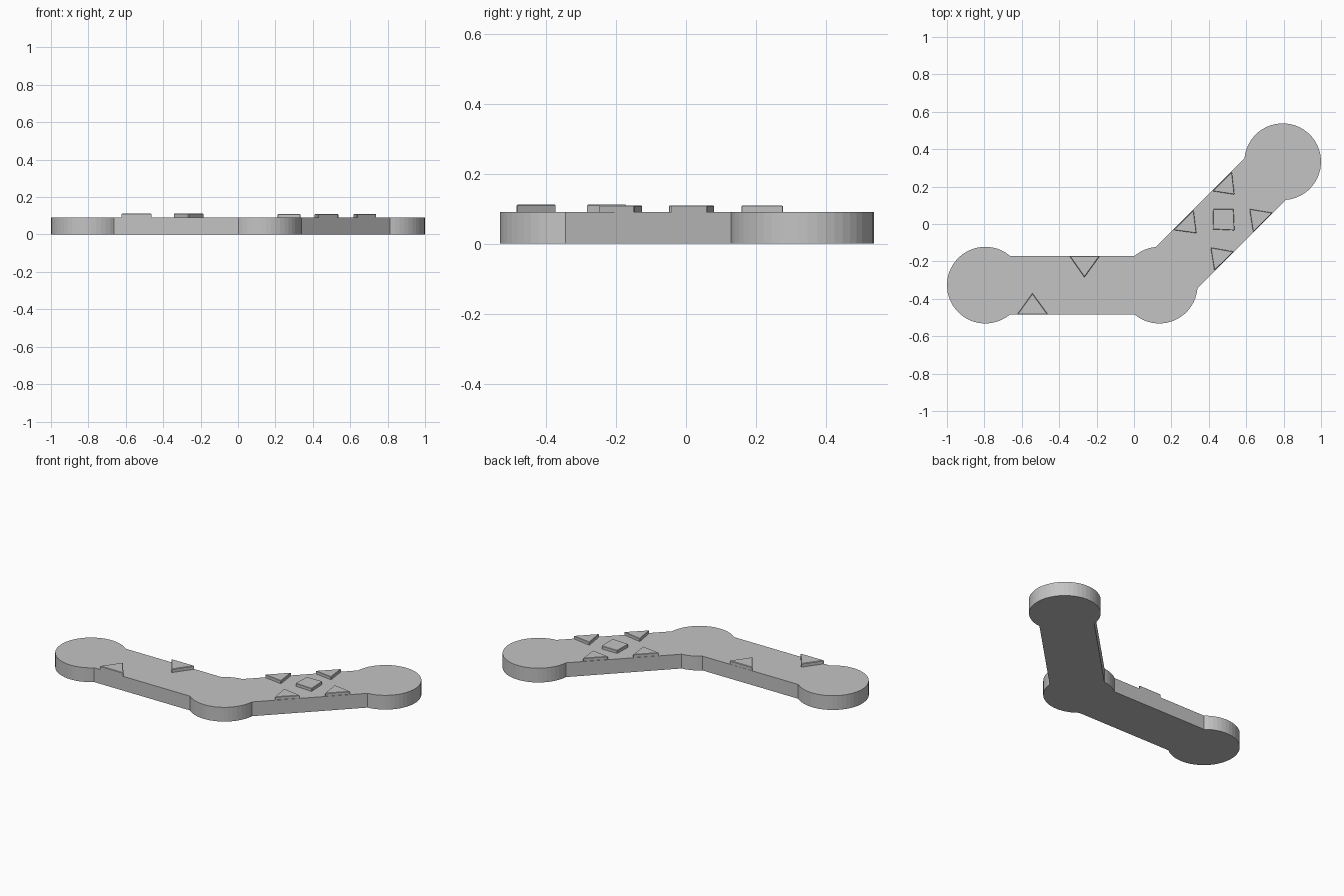
import bpy
import bmesh
from math import radians, degrees, asin, cos, sin, ceil

if "Cube" in bpy.data.objects:
    bpy.data.objects.remove(bpy.data.objects["Cube"], do_unlink=True)

grey = bpy.data.materials.new("plain_grey")
grey.use_nodes = True
grey.diffuse_color = (0.55, 0.55, 0.55, 1)
grey.node_tree.nodes["Principled BSDF"].inputs["Base Color"].default_value = grey.diffuse_color

THICK = 0.09      # plate thickness
RADIUS = 0.205    # round ends and elbow
HALF_WIDTH = 0.157  # half the arm width


def prism(name, outline, z0, z1, bevel=0):
    """Extrude a flat outline upwards into a solid part."""
    bm = bmesh.new()
    base = bm.faces.new([bm.verts.new((x, y, z0)) for x, y in outline])
    ext = bmesh.ops.extrude_face_region(bm, geom=[base], use_keep_orig=True)
    moved = [v for v in ext["geom"] if isinstance(v, bmesh.types.BMVert)]
    bmesh.ops.translate(bm, verts=moved, vec=(0, 0, z1 - z0))
    bmesh.ops.recalc_face_normals(bm, faces=bm.faces)
    mesh = bpy.data.meshes.new(name)
    bm.to_mesh(mesh)
    bm.free()
    mesh.materials.append(grey)
    obj = bpy.data.objects.new(name, mesh)
    bpy.context.collection.objects.link(obj)
    if bevel:
        mod = obj.modifiers.new("soft_edges", 'BEVEL')
        mod.width = bevel
        mod.segments = 1
    return obj


def arc(centre, start, end):
    steps = ceil((end - start) / 7.5)
    angles = [radians(start + (end - start) * i / steps) for i in range(steps + 1)]
    return [(centre[0] + RADIUS * cos(a), centre[1] + RADIUS * sin(a)) for a in angles]


# Bent plate: two round ends and a round elbow joined by straight arms
end_a, elbow, end_b = (-0.795, -0.327), (0.135, -0.327), (0.795, 0.333)
neck = degrees(asin(HALF_WIDTH / RADIUS))
outline = (arc(end_a, neck, 360 - neck)
           + arc(elbow, 180 + neck, 405 - neck)
           + arc(end_b, 225 + neck, 585 - neck)
           + arc(elbow, 45 + neck, 180 - neck))
prism("bent_plate", outline, 0, THICK)

# Raised triangles on the straight arm
straight_tiles = {
    "front_triangle": [(-0.625, -0.484), (-0.46, -0.484), (-0.543, -0.37)],
    "back_triangle": [(-0.345, -0.171), (-0.265, -0.285), (-0.183, -0.171)],
}
for name, points in straight_tiles.items():
    prism(name, points, THICK - 0.005, 0.112, 0.003)

# Raised triangles and square on the slanted arm
slanted_tiles = {
    "upper_outer_triangle": [(0.42, 0.176), (0.537, 0.158), (0.523, 0.278)],
    "lower_outer_triangle": [(0.211, -0.032), (0.334, -0.049), (0.318, 0.074)],
    "lower_inner_triangle": [(0.43, -0.248), (0.534, -0.148), (0.41, -0.126)],
    "upper_inner_triangle": [(0.637, -0.043), (0.74, 0.06), (0.618, 0.08)],
    "centre_square": [(0.421, -0.028), (0.537, -0.034), (0.532, 0.08), (0.424, 0.08)],
}
for name, points in slanted_tiles.items():
    prism(name, points, THICK - 0.005, 0.109, 0.002)
